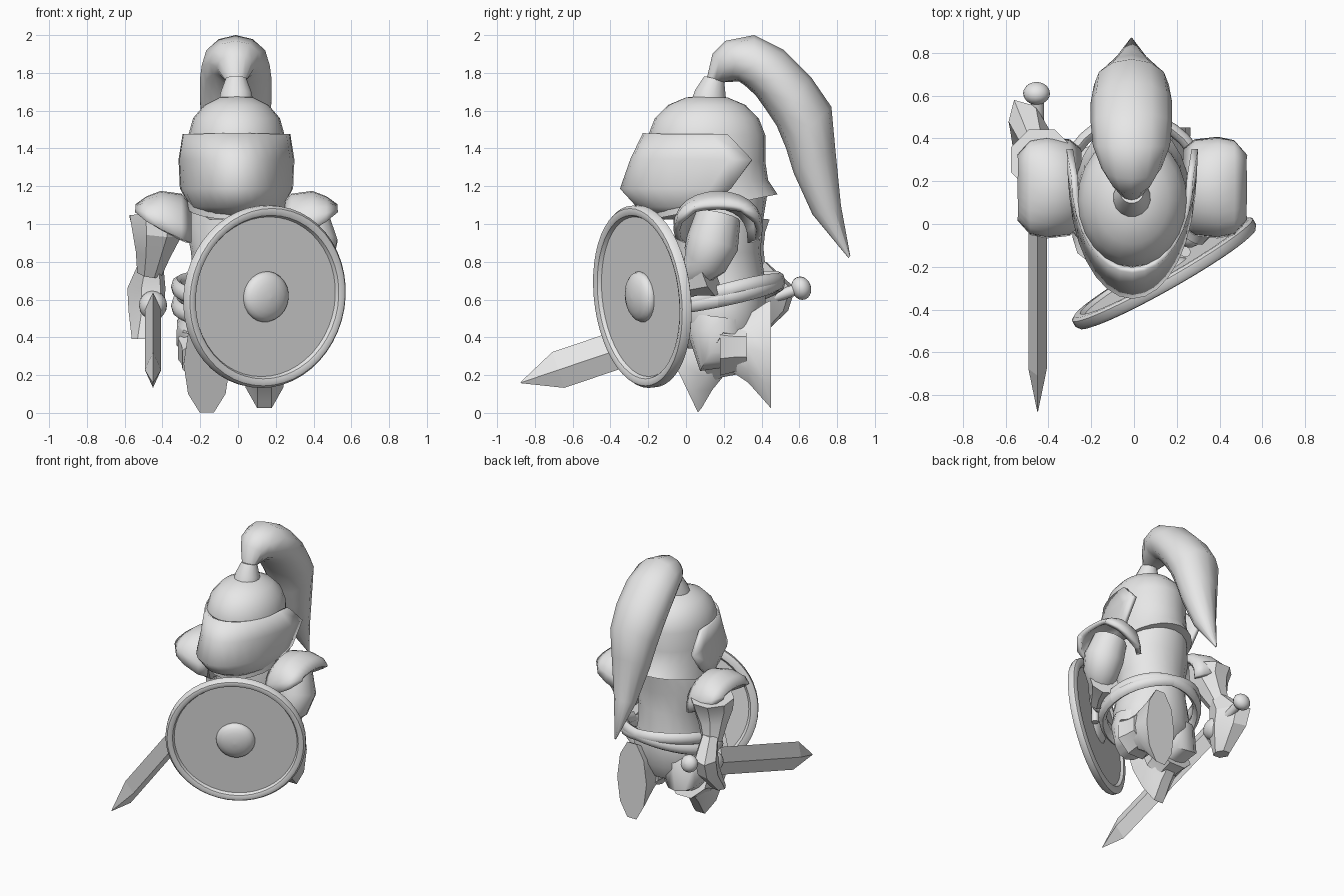
import bpy, bmesh
from math import sin, cos, pi, radians
from mathutils import Vector as V

if "Cube" in bpy.data.objects:
    bpy.data.objects.remove(bpy.data.objects["Cube"])

grey = bpy.data.materials.new("plain_grey")
grey.use_nodes = True
grey.diffuse_color = (0.8, 0.8, 0.8, 1)
grey.node_tree.nodes["Principled BSDF"].inputs["Base Color"].default_value = (0.8, 0.8, 0.8, 1)


def grid(name, rows, wrap=True, caps=(True, True), angle=40, thick=0):
    """Skin rows of points into one object."""
    bm = bmesh.new()
    vs = [[bm.verts.new(p) for p in r] for r in rows]
    n = len(rows[0])
    for a, b in zip(vs, vs[1:]):
        for i in range(n if wrap else n - 1):
            j = (i + 1) % n
            bm.faces.new((a[i], a[j], b[j], b[i]))
    if wrap and caps[0]:
        bm.faces.new(vs[0][::-1])
    if wrap and caps[1]:
        bm.faces.new(vs[-1])
    bmesh.ops.recalc_face_normals(bm, faces=bm.faces)
    me = bpy.data.meshes.new(name)
    bm.to_mesh(me)
    bm.free()
    me.materials.append(grey)
    ob = bpy.data.objects.new(name, me)
    bpy.context.collection.objects.link(ob)
    for o in bpy.context.selected_objects:
        o.select_set(False)
    ob.select_set(True)
    bpy.context.view_layer.objects.active = ob
    bpy.ops.object.shade_smooth_by_angle(angle=radians(angle))
    if thick:
        mod = ob.modifiers.new("thickness", 'SOLIDIFY')
        mod.thickness = thick
        mod.offset = 0


def ring(c, u, v, n, turn=0.0):
    return [V(c) + V(u) * cos(2 * pi * i / n + turn) + V(v) * sin(2 * pi * i / n + turn) for i in range(n)]


def stack(name, levels, n=20):
    """Upright body from (z, centre y, radius x, radius y, tilt) levels."""
    grid(name, [ring((-.008, cy, z), (rx, 0, 0), (0, ry, t * ry), n) for z, cy, rx, ry, t in levels])


def limb(name, pts, n=10, angle=40):
    """Tube through (x, y, z, radius) points."""
    cs = [V(p[:3]) for p in pts]
    rows = []
    for i, p in enumerate(pts):
        d = (cs[min(i + 1, len(cs) - 1)] - cs[max(i - 1, 0)]).normalized()
        u = (V((1, 0, 0)) - d * d.x).normalized()
        rows.append(ring(cs[i], u * p[3], d.cross(u) * p[3], n, pi / n))
    grid(name, rows, angle=angle)


def turned(name, c, axis, u, profile, n=32, angle=40):
    """Lathe of (radius, height) points about an axis."""
    c, axis, u = V(c), V(axis).normalized(), V(u)
    u = (u - axis * u.dot(axis)).normalized()
    w = axis.cross(u)
    grid(name, [ring(c + axis * h, u * r, w * r, n) for r, h in profile], angle=angle)


def ball(name, c, axis, r, h, n=16):
    steps = [pi * i / 10 for i in range(11)]
    turned(name, c, axis, (0.3, 0.2, 1), [(r * max(sin(a), 0.01), -h * cos(a)) for a in steps], n)


# Helmet shell, knob and plume
stack("helmet", [(1.09, .15, .265, .335, .2), (1.2, .12, .26, .315, .1), (1.33, .11, .26, .31, 0),
                 (1.47, .11, .255, .31, 0), (1.56, .11, .23, .275, 0), (1.63, .11, .17, .205, 0),
                 (1.67, .11, .09, .11, 0), (1.68, .11, .02, .02, 0)], n=24)
limb("helmet_knob", [(-.01, .12, 1.65, .09), (-.01, .13, 1.69, .085), (-.01, .15, 1.77, .055)], n=16)
plume = [(.11, 1.77, .2, 1.75, .055), (.14, 1.9, .28, 1.755, .1), (.21, 1.97, .31, 1.735, .14),
         (.36, 2.0, .37, 1.68, .18), (.52, 1.92, .42, 1.61, .19), (.66, 1.78, .48, 1.52, .19),
         (.77, 1.62, .53, 1.4, .175), (.79, 1.4, .57, 1.27, .14), (.82, 1.1, .67, 1.05, .08),
         (.87, .83, .86, .82, .005)]
grid("plume", [ring((-.012, (a + c) / 2, (b + d) / 2), (w, 0, 0), (0, (a - c) / 2, (b - d) / 2), 12)
               for a, b, c, d, w in plume], angle=60)

# Visor: rows of (z, front y, half width, back y)
rows = []
for z, front, hw, back in [(1.475, -.215, .27, .22), (1.34, -.28, .292, .35), (1.19, -.335, .285, .24),
                           (1.1, -.25, .235, .12), (1.035, -.13, .14, .02)]:
    row = []
    for i in range(17):
        a = (i / 8 - 1) * pi / 2
        row.append((hw * sin(a) - .008, back - (back - front) * cos(a), z))
    rows.append(row)
grid("visor", rows, wrap=False, thick=.03, angle=80)

# Torso and hips
stack("torso", [(1.13, .18, .235, .25, .1), (1.0, .17, .27, .235, 0), (.85, .17, .24, .225, 0),
                (.7, .17, .235, .25, 0), (.58, .17, .27, .25, 0), (.45, .18, .28, .23, 0),
                (.34, .18, .2, .17, 0)])

# Two crossing belts
for name, z, sx, sy in [("upper_belt", .635, -.1, .2), ("lower_belt", .6, .1, .27)]:
    rows = []
    for i in range(33):
        a = 2 * pi * i / 32
        out = V((cos(a), sin(a), 0))
        c = V((0, .17, z)) + out * .325
        c.z += sx * out.x * .325 + sy * out.y * .325
        rows.append(ring(c, out * .03, (0, 0, .045), 8))
    grid(name, rows, caps=(False, False), angle=60)

# Arched shoulder plates: sections of (x, bottom z, top z, half depth)
for s, side in ((1, "left"), (-1, "right")):
    rows = []
    for x, low, top, hw in [(.25, .9, 1.09, .17), (.3, .92, 1.145, .21), (.4, .97, 1.158, .22),
                            (.47, 1.01, 1.13, .205), (.525, 1.06, 1.09, .14)]:
        arc = [pi * i / 12 for i in range(13)]
        rows.append([(x * s - .008, .17 - hw * cos(a), low + (top - low) * sin(a) ** .8) for a in arc])
    grid(side + "_shoulder_plate", rows, wrap=False, thick=.035)

# Shield arm
limb("left_arm", [(.36, .17, 1.04, .12), (.39, .14, .9, .14), (.38, .1, .81, .125),
                  (.34, .05, .75, .09), (.28, -.07, .7, .05)], n=14, angle=60)
limb("left_gauntlet", [(.37, .13, .72, .11), (.34, .05, .69, .075), (.29, -.04, .66, .06)], n=8, angle=25)
ball("left_hand", (.26, -.05, .67), (0, 0, 1), .06, .06)

# Sword arm, with a gauntlet flattened along the direction it flares in
limb("right_upper_arm", [(-.43, .3, 1.04, .155), (-.43, .29, .95, .14), (-.45, .32, .85, .1),
                         (-.47, .36, .74, .07)], n=8, angle=25)
long, thin = V((-.5, .86, 0)), V((.86, .5, 0))
grid("right_gauntlet", [ring((x, y, z), long * a, thin * b, 6)
                        for x, y, z, a, b in [(-.46, .36, .8, .075, .06), (-.485, .45, .66, .15, .085),
                                              (-.485, .42, .54, .14, .08), (-.51, .33, .39, .06, .05)]],
     angle=25)
ball("right_hand", (-.45, .33, .57), (0, .95, .32), .075, .09)

# Sword
along, across, flat = V((0, .947, .32)), V((0, -.32, .947)), V((1, 0, 0))
tip = V((-.45, -.875, .16))
grid("blade", [ring(tip + along * d, flat * t, across * w, 4)
               for d, t, w in [(0, .002, .003), (.21, .043, .1), (1.2, .043, .1)]], angle=10)
turned("sword_grip", tip + along * 1.15, along, flat, [(.03, 0), (.03, .4)], 12)
ball("pommel", (-.455, .61, .66), along, .063, .052)


# Legs: boot soles face forward on one side and backward on the other
def boot(side, c, inward, heel, hip, thigh):
    c, inward, heel, x = V(c), V(inward).normalized(), V(heel).normalized(), V((1, 0, 0))
    rows = [ring(c + inward * d + heel * o, x * w, heel * h, 10)
            for d, o, w, h in [(0, 0, .123, .3), (.03, .01, .123, .275), (.12, .03, .12, .19),
                               (.22, .04, .11, .13)]]
    grid(side + "_foot", rows, angle=35)
    cuff = [tuple(c + inward * d + heel * .04) + (r,) for d, r in ((.13, .14), (.2, .145), (.27, .165))]
    limb(side + "_boot_cuff", cuff, n=8, angle=25)
    knee = c + inward * .3 + heel * .03
    hip = V(hip)
    limb(side + "_leg", [tuple(c + inward * .18 + heel * .04) + (.1,), tuple(knee) + (thigh - .02,),
                         tuple((knee + hip) / 2) + (thigh,), tuple(hip) + (.15,)], n=14, angle=60)


boot("left", (.14, .45, .31), (0, -1, 0), (0, 0, 1), (.13, .17, .5), .16)
boot("right", (-.165, -.06, .26), (0, .9, .43), (0, .43, -.9), (-.13, .18, .52), .185)

# Round shield with raised rim and boss
centre, facing = V((.145, -.235, .615)), V((.49, -.865, -.1)).normalized()
turned("shield", centre, facing, (0, 0, 1),
       [(.01, 0), (.425, 0), (.435, .02), (.455, .028), (.472, .024), (.485, .006), (.485, -.025),
        (.468, -.036), (.435, -.036), (.42, -.018), (.01, -.018)], 48, angle=40)
ball("shield_boss", centre + facing * .005, facing, .135, .06, 24)
turned("shield_grip", (.24, -.13, .57), (0, 0, 1), (1, 0, 0), [(.025, 0), (.025, .2)], 10)
